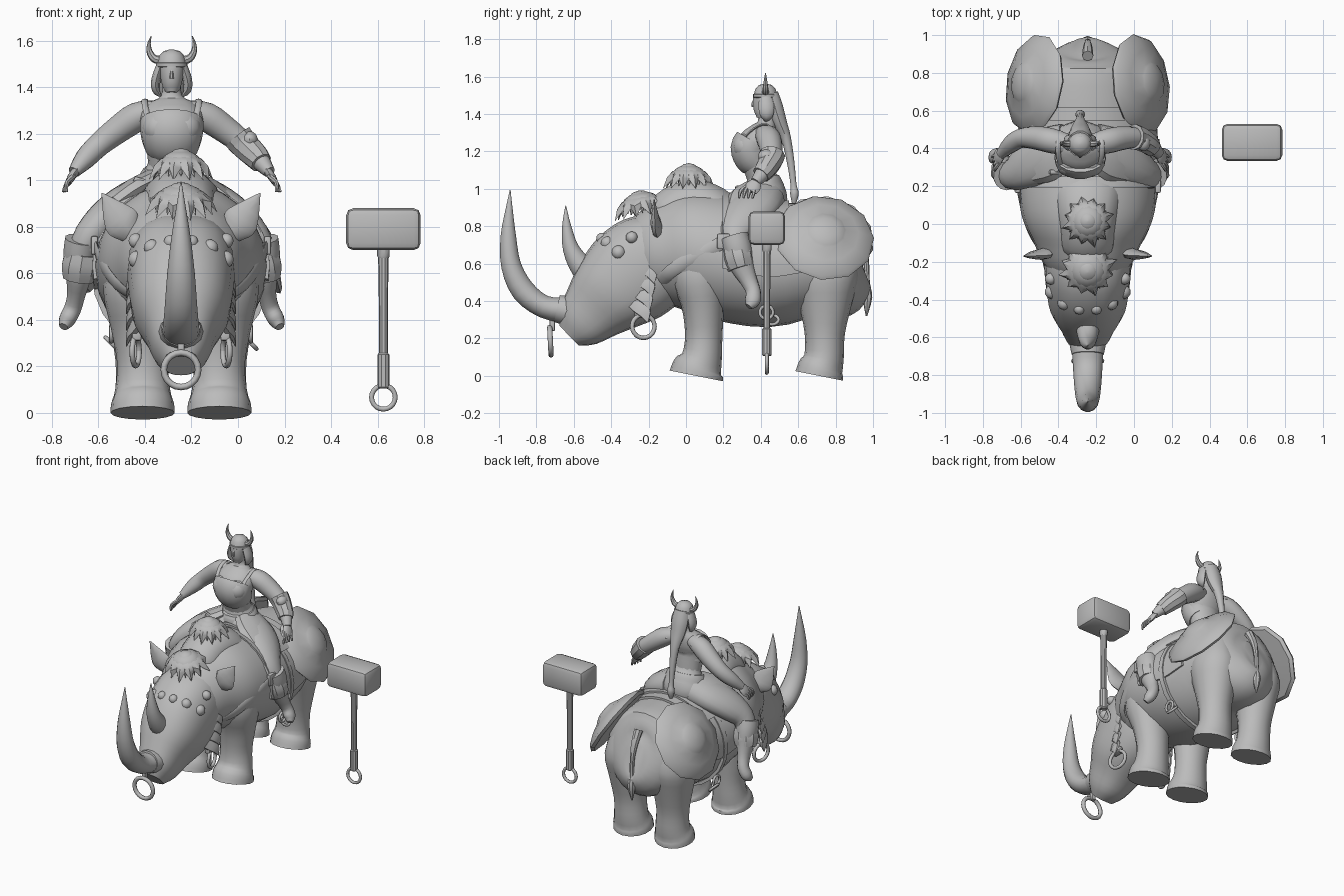
import bpy, bmesh, math
from mathutils import Vector, Matrix

CX, WX = -0.245, -0.285          # beast and rider centre lines
grey = bpy.data.materials.new("plain_grey")
grey.diffuse_color = (0.5, 0.5, 0.5, 1)


def finish(name, bm, angle=40):
    bmesh.ops.recalc_face_normals(bm, faces=bm.faces)
    me = bpy.data.meshes.new(name)
    bm.to_mesh(me)
    bm.free()
    me.materials.append(grey)
    ob = bpy.data.objects.new(name, me)
    bpy.context.collection.objects.link(ob)
    bpy.ops.object.select_all(action='DESELECT')
    ob.select_set(True)
    bpy.context.view_layer.objects.active = ob
    bpy.ops.object.shade_smooth_by_angle(angle=math.radians(angle))
    return ob


def loft(name, rings, angle=40, caps=True):
    bm = bmesh.new()
    vs = [[bm.verts.new(p) for p in r] for r in rings]
    n = len(rings[0])
    for a, b in zip(vs, vs[1:]):
        for i in range(n):
            bm.faces.new((a[i], a[(i + 1) % n], b[(i + 1) % n], b[i]))
    if caps:
        bm.faces.new(vs[0])
        bm.faces.new(vs[-1])
    return finish(name, bm, angle)


def spline(pts, sub):
    # smooth interpolation through every control row
    pts = [Vector(p) for p in pts]
    out = []
    for i in range(len(pts) - 1):
        p0, p1, p2, p3 = pts[max(i - 1, 0)], pts[i], pts[i + 1], pts[min(i + 2, len(pts) - 1)]
        for k in range(sub):
            t = k / sub
            out.append(0.5 * (2 * p1 + (p2 - p0) * t + (2 * p0 - 5 * p1 + 4 * p2 - p3) * t * t
                              + (3 * p1 - p0 - 3 * p2 + p3) * t ** 3))
    return out + [pts[-1]]


def rnd(v, e):
    return math.copysign(abs(v) ** e, v)


def tube(name, pts, side=(1, 0, 0), n=14, sub=3, angle=40, cx=0, sx=1, e=1):
    # rows are x, y, z, radius along side, radius across; e < 1 squares the section
    rows = spline([(cx + sx * p[0],) + tuple(p[1:]) for p in pts], sub)
    rings = []
    for i, r in enumerate(rows):
        a, b = rows[max(i - 1, 0)], rows[min(i + 1, len(rows) - 1) if i else sub]
        t = (Vector(b[:3]) - Vector(a[:3])).normalized()
        u = Vector(side)
        u = (u - t * u.dot(t)).normalized()
        w = t.cross(u)
        c = Vector(r[:3])
        r1, r2 = max(r[3], 0.002), max(r[4], 0.002)
        rings.append([c + u * r1 * rnd(math.cos(math.tau * k / n), e) + w * r2 * rnd(math.sin(math.tau * k / n), e)
                      for k in range(n)])
    return loft(name, rings, angle)


def ball(name, loc, scale, seg=14):
    bm = bmesh.new()
    bmesh.ops.create_uvsphere(bm, u_segments=seg, v_segments=8, radius=1,
                              matrix=Matrix.Translation(loc) @ Matrix.Diagonal((*scale, 1)))
    return finish(name, bm)


def box(name, loc, size, bevel=0.0, rot=None):
    bm = bmesh.new()
    m = Matrix.Translation(loc) @ (rot or Matrix()) @ Matrix.Diagonal((*size, 1))
    bmesh.ops.create_cube(bm, size=1, matrix=m)
    if bevel:
        bmesh.ops.bevel(bm, geom=bm.edges[:], offset=bevel, segments=2, affect='EDGES', profile=0.5)
    return finish(name, bm, 35)


def ring(name, loc, R, r, axis):
    q = Vector(axis).to_track_quat('Z', 'Y')
    loops = []
    for i in range(21):
        a = math.tau * i / 20
        loops.append([Vector(loc) + q @ Vector(((R + r * math.cos(b)) * math.cos(a),
                      (R + r * math.cos(b)) * math.sin(a), r * math.sin(b)))
                      for b in (math.tau * k / 8 for k in range(8))])
    return loft(name, loops, 60, False)


def lathe(name, loc, axis, prof, n):
    q = Vector(axis).to_track_quat('Z', 'Y')
    return loft(name, [[Vector(loc) + q @ Vector((r * math.cos(math.tau * k / n), r * math.sin(math.tau * k / n), h))
                        for k in range(n)] for r, h in prof], 35)


def tuft(name, loc, r, h, tilt):
    # three shaggy domes with a jagged hem
    rot = Matrix.Rotation(tilt, 3, 'X')
    for layer, (f, lift) in enumerate(((1, 0), (0.8, h * 0.16), (0.55, h * 0.26))):
        rings = [[(rr, z)] * 24 for rr, z in ((0.04, h), (0.4, 0.93 * h), (0.68, 0.74 * h))]
        rings.append([(0.93, 0.36 * h) if k % 2 else (0.74, 0.5 * h) for k in range(24)])
        rings.append([(1.04 + .08 * math.sin(k * 2.1), -0.35 * h) if k % 2 else (0.78, 0.25 * h) for k in range(24)])
        loft(name + "_layer_%d" % layer,
             [[Vector(loc) + rot @ Vector((f * r * a * math.cos(math.tau * (k + layer) / 24),
               f * r * a * math.sin(math.tau * (k + layer) / 24), z + lift)) for k, (a, z) in enumerate(g)]
              for g in rings], 35)


# ---- beast body and head: y, centre z, half width, half height
BODY = [(0.935, .62, .07, .12), (0.905, .61, .19, .23), (0.82, .60, .29, .295), (0.65, .61, .34, .30),
        (0.45, .59, .36, .33), (0.25, .625, .37, .34), (0.1, .66, .36, .33), (0.0, .665, .335, .32),
        (-0.1, .66, .285, .285), (-0.2, .655, .24, .245), (-0.28, .65, .18, .19)]
tube("body", [(CX, y, z, a, b) for y, z, a, b in BODY], n=24)
tube("hump", [(0, .22, .84, .18, .11), (0, .15, .89, .18, .125), (0, .06, .92, .165, .13), (0, -.03, .91, .15, .125),
              (0, -.12, .86, .14, .11), (0, -.18, .82, .08, .06)], cx=CX)
tube("head", [(0, -.08, .69, .21, .21), (0, -.18, .62, .23, .265), (0, -.30, .53, .225, .27),
              (0, -.41, .435, .205, .23), (0, -.50, .345, .155, .18), (0, -.575, .265, .12, .135),
              (0, -.625, .215, .075, .075)], n=20, cx=CX, e=.85)
tube("nose_collar", [(0, -.55, .33, .09, .08), (0, -.62, .345, .098, .082), (0, -.69, .36, .085, .075)], cx=CX)
tube("nose_horn", [(0, -.64, .35, .085, .07), (0, -.76, .37, .078, .062), (0, -.87, .455, .07, .065),
                   (0, -.935, .59, .06, .055), (0, -.95, .75, .042, .042), (0, -.945, .90, .018, .018),
                   (0, -.94, .995, .002, .002)], cx=CX)
tube("brow_horn", [(0, -.47, .50, .07, .075), (0, -.555, .58, .062, .065), (0, -.615, .68, .047, .045),
                   (0, -.638, .80, .025, .025), (0, -.643, .91, .002, .002)], cx=CX)
tuft("hump_hair", (CX, .015, 1.03), .13, .085, 0)
tuft("head_hair", (CX, -.235, .885), .145, .085, .2)
tube("tail", [(0, .89, .80, .03, .03), (0, .935, .72, .025, .022), (0, .962, .62, .017, .016), (0, .968, .5, .016, .015),
              (0, .97, .42, .028, .026), (0, .965, .32, .004, .004)], cx=CX, n=8)
ring("nose_ring", (CX, -.725, .185), .074, .014, (0, 1, .05))
box("nose_ring_link", (CX, -.715, .275), (.03, .03, .07), .006)

for s, tag in ((-1, "right"), (1, "left")):
    kw = dict(cx=CX, sx=s)
    # legs with spreading feet
    tube("front_leg_" + tag, [(.165, .055, 0, .138, .146), (.165, .063, .04, .135, .136), (.165, .085, .10, .118, .108),
         (.165, .095, .22, .11, .1), (.175, .09, .38, .128, .115), (.19, .07, .55, .145, .15),
         (.18, .06, .72, .1, .11)], n=16, **kw)
    tube("hind_leg_" + tag, [(.165, .712, 0, .138, .13), (.165, .72, .04, .135, .122), (.165, .738, .10, .118, .106),
         (.17, .742, .23, .112, .108), (.175, .745, .40, .135, .145), (.18, .745, .55, .15, .175),
         (.17, .75, .72, .1, .12)], n=16, **kw)
    # ears: flattened leaf shapes
    tube("ear_" + tag, [(.18, -.145, .75, .02, .03), (.225, -.155, .79, .03, .062), (.265, -.165, .835, .024, .074),
         (.34, -.17, .945, .002, .002)], side=(0, 1, 0), n=8, angle=50, **kw)
    # skin bumps on the brow and cheeks
    for i, (x, y, z, r) in enumerate(((.125, -.42, .71, .036), (.19, -.36, .66, .038), (.045, -.45, .735, .03),
                                      (.195, -.29, .74, .032))):
        ball("bump_%s_%d" % (tag, i), (CX + s * x, y, z), (r, r, r), 10)
    # ragged cheek frill
    for i in range(4):
        z = .56 - .07 * i
        y = -.19 - .012 * i
        tube("cheek_frill_%s_%d" % (tag, i), [(.18, y - .05, z + .05, .02, .05), (.215, y, z, .018, .045),
             (.235, y + .02, z - .065, .002, .002)], n=6, **kw)
    ring("cheek_ring_" + tag, (CX + s * .195, -.228, .265), .062, .012, (1, .25 * s, 0))
    box("cheek_clasp_" + tag, (CX + s * .19, -.24, .335), (.04, .07, .05), .008)
    # domed hip shields
    lathe("shield_" + tag, (CX + s * .28, .74, .737), (s * .82, .12, .53),
          [(.02, -.03), (.25, -.018), (.268, 0), (.255, .018), (.18, .055), (.11, .078), (.10, .086),
           (.06, .103), (.01, .108)], 11)
    # chest straps and buckles
    tube("chest_strap_" + tag, [(.10, -.15, .44, .01, .032), (.25, -.11, .53, .01, .036), (.315, -.02, .60, .01, .036),
         (.35, .1, .66, .01, .036), (.372, .22, .73, .01, .036)], n=8, **kw)
    box("strap_buckle_" + tag, (CX + s * .372, .2, .72), (.03, .07, .08), .008)
    for i, (y, z) in enumerate(((.43, .34), (.46, .30))):
        ring("girth_ring_%s_%d" % (tag, i), (CX + s * .3, y, z), .035, .009, (1, 0, i))


# ---- saddle cloth and girth follow the body section
def wrap(name, y0, y1, a0, a1, grow):
    sel = [r for r in spline(BODY, 6) if y0 <= r[0] <= y1]
    angs = [a0 + (a1 - a0) * k / 24 for k in range(25)]
    def pt(r, a, g):
        return Vector((CX + (r[2] + g) * math.sin(a), r[0], r[1] + (r[3] + g) * math.cos(a)))
    return loft(name, [[pt(r, a, grow) for a in angs] + [pt(r, a, -.02) for a in reversed(angs)] for r in sel], 35)


wrap("saddle_cloth", .17, .62, -1.75, 1.75, .012)
wrap("saddle", .24, .56, -.9, .9, .025)
wrap("girth", .40, .48, -3.1, 3.1, .02)

# ---- rider torso, head and helmet
tube("hips", [(0, .41, .88, .14, .11), (0, .42, .95, .165, .125), (0, .415, 1.02, .13, .105),
              (0, .40, 1.08, .1, .075), (0, .39, 1.13, .1, .075)], cx=WX)
tube("torso", [(0, .40, 1.06, .1, .075), (0, .385, 1.13, .108, .085), (0, .365, 1.22, .13, .1), (0, .40, 1.28, .135, .085),
               (0, .425, 1.33, .095, .06), (0, .43, 1.365, .045, .045), (0, .425, 1.43, .04, .042)], cx=WX, n=18)
tube("bodice", [(0, .385, 1.13, .114, .09), (0, .36, 1.17, .128, .105), (0, .345, 1.22, .136, .108),
                (0, .36, 1.255, .136, .1)], cx=WX, n=18)
tube("waist_belt", [(0, .41, 1.0, .145, .12), (0, .405, 1.03, .135, .11), (0, .4, 1.05, .122, .1)], cx=WX)
tube("face", [(0, .395, 1.375, .022, .02), (0, .405, 1.40, .038, .042), (0, .415, 1.45, .05, .06),
              (0, .425, 1.50, .055, .064), (0, .425, 1.55, .03, .04)], cx=WX)
tube("nose", [(0, .366, 1.48, .005, .005), (0, .358, 1.455, .008, .01), (0, .356, 1.437, .009, .007)], cx=WX, n=6)
lathe("helmet", (WX, .425, 1.485), (0, 0, 1),
      [(.062, 0), (.068, .005), (.068, .02), (.062, .022), (.054, .05), (.035, .07), (.006, .078)], 16)
tube("hair_back", [(0, .455, 1.51, .052, .04), (0, .475, 1.44, .06, .045), (0, .50, 1.36, .052, .04),
                   (0, .535, 1.27, .032, .028), (0, .56, 1.14, .021, .021), (0, .575, 1.02, .017, .017),
                   (0, .58, .97, .026, .024), (0, .575, .9, .004, .004)], cx=WX, n=10)

for s, tag in ((-1, "right"), (1, "left")):
    kw = dict(cx=WX, sx=s)
    tube("helmet_horn_" + tag, [(.05, .425, 1.515, .019, .019), (.078, .425, 1.525, .017, .017),
         (.096, .425, 1.555, .013, .013), (.097, .425, 1.59, .007, .007), (.088, .425, 1.62, .002, .002)],
         side=(0, 1, 0), n=8, **kw)
    tube("side_lock_" + tag, [(.05, .425, 1.49, .018, .035), (.068, .43, 1.43, .02, .042), (.066, .43, 1.385, .017, .032),
         (.045, .425, 1.36, .004, .005)], n=8, **kw)
    ball("breast_" + tag, (WX + s * .055, .32, 1.225), (.072, .07, .072))
    tube("shoulder_strap_" + tag, [(.1, .30, 1.26, .013, .006), (.115, .36, 1.32, .013, .006), (.115, .43, 1.345, .013, .006),
         (.105, .49, 1.29, .013, .006)], n=8, **kw)
    # arms, bracers and hands
    tube("arm_" + tag, [(.07, .42, 1.30, .056, .046), (.15, .44, 1.272, .066, .064), (.23, .455, 1.218, .062, .06),
         (.31, .455, 1.155, .052, .052), (.37, .42, 1.095, .046, .046), (.42, .37, 1.035, .028, .026)],
         side=(0, 1, 0), **kw)
    for f in range(4):
        y = .385 - f * .024
        tube("finger_%s_%d" % (tag, f), [(.42, .365 - f * .01, 1.02, .012, .012), (.45, y - .02, .99, .011, .01),
             (.468 - f * .006, y - .03, .95, .006, .006)], side=(0, 1, 0), n=6, **kw)
    tube("palm_" + tag, [(.405, .385, 1.05, .022, .018), (.43, .36, 1.015, .042, .018), (.447, .345, .985, .035, .012)],
         side=(0, 1, 0), n=10, **kw)
    # thigh, flared boot and foot
    tube("thigh_" + tag, [(.06, .41, .95, .125, .1), (.17, .37, .91, .14, .09), (.27, .315, .85, .125, .08),
         (.35, .265, .765, .088, .07), (.39, .27, .68, .066, .06)], side=(0, 1, 0), **kw)
    tube("boot_" + tag, [(.385, .255, .745, .08, .075), (.395, .275, .68, .078, .072), (.40, .30, .59, .066, .056),
         (.41, .335, .51, .046, .04), (.425, .36, .45, .04, .038), (.45, .355, .40, .042, .036),
         (.465, .335, .37, .02, .02)], side=(0, 1, 0), angle=35, **kw)
    tube("boot_cuff_" + tag, [(.38, .265, .69, .078, .078), (.39, .28, .63, .084, .086), (.398, .295, .575, .07, .072)],
         side=(0, 1, 0), n=10, angle=30, **kw)
    tube("hip_flap_" + tag, [(.08, .40, 1.0, .1, .05), (.17, .36, .95, .135, .055), (.26, .32, .885, .115, .05)],
         side=(0, 1, 0), n=10, angle=30, **kw)

# single armoured forearm on the left side
tube("bracer", [(.285, .46, 1.185, .07, .068), (.31, .455, 1.155, .066, .064), (.36, .425, 1.105, .058, .057),
                (.385, .4, 1.075, .05, .048)], side=(0, 1, 0), n=10, angle=30, cx=WX)
ball("elbow_stud", (WX + .335, .43, 1.175), (.036, .045, .036), 10)
box("belt_buckle", (-.41, .275, .985), (.085, .025, .045), .008, Matrix.Rotation(.3, 4, 'Y'))

# ---- free-standing hammer
HX, HY = .625, .432
box("hammer_head", (HX, HY, .79), (.32, .196, .18), .03)
lathe("hammer_neck", (HX, HY, .66), (0, 0, 1), [(.02, 0), (.027, .015), (.027, .05)], 10)
lathe("hammer_shaft", (HX, HY, .24), (0, 0, 1), [(.019, 0), (.019, .2), (.023, .46)], 10)
lathe("hammer_grip", (HX, HY, .105), (0, 0, 1), [(.02, 0), (.026, .006), (.026, .145), (.02, .152)], 10)
ring("hammer_ring", (HX, HY, .067), .051, .0105, (0, 1, 0))
